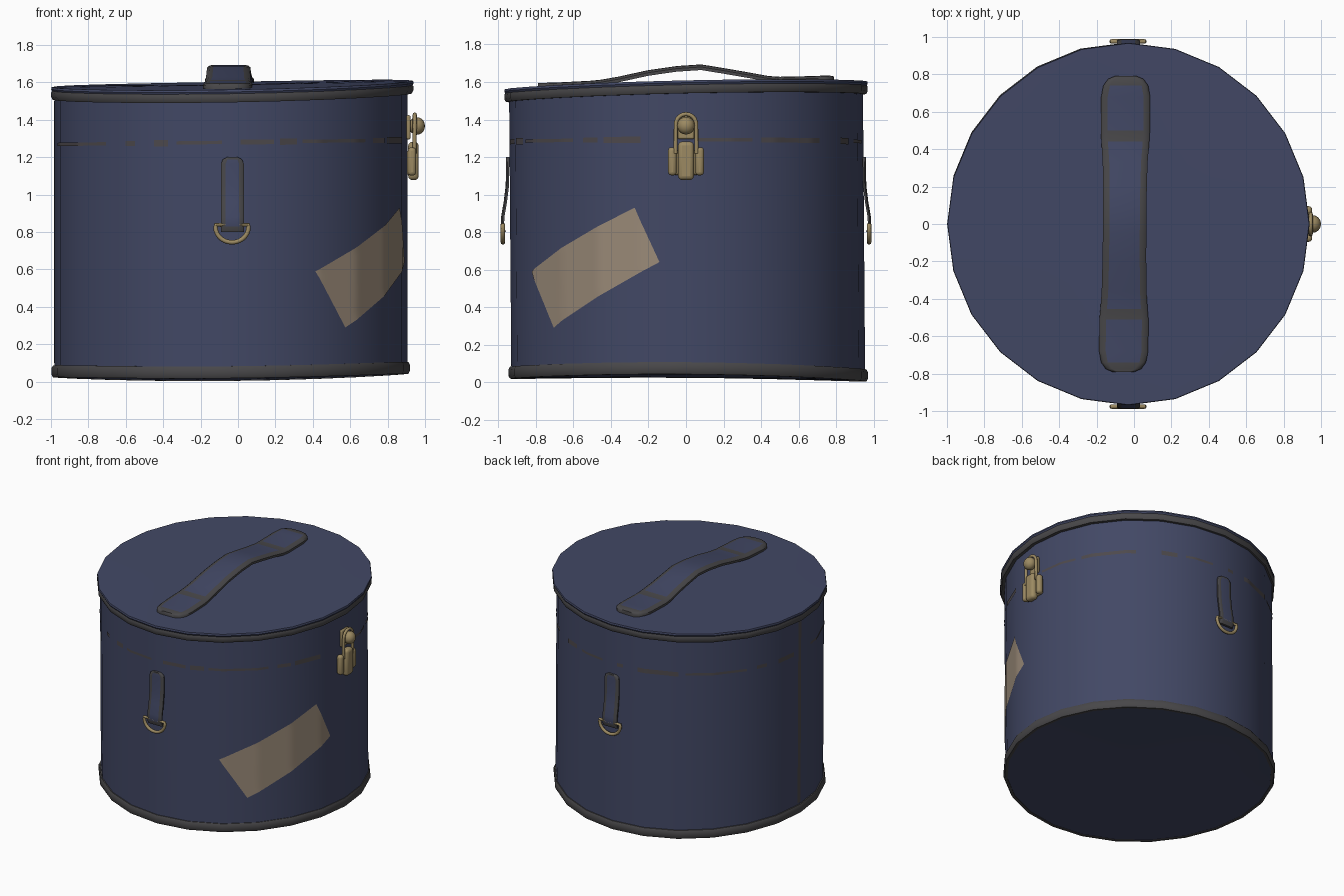
import bpy, bmesh, math
from mathutils import Vector

if "Cube" in bpy.data.objects:
    bpy.data.objects.remove(bpy.data.objects["Cube"])

def srgb(r, g, b):
    f = lambda c: c / 12.92 if c <= 0.04045 else ((c + 0.055) / 1.055) ** 2.4
    return (f(r / 255), f(g / 255), f(b / 255), 1)

def material(name, rgb):
    m = bpy.data.materials.new(name)
    m.diffuse_color = srgb(*rgb)
    m.use_nodes = True
    m.node_tree.nodes["Principled BSDF"].inputs["Base Color"].default_value = m.diffuse_color
    return m

NAVY = material("navy_cloth", (66, 72, 101))
GREY = material("dark_trim", (72, 71, 73))
STITCH = material("worn_brown_grey", (77, 73, 76))
PAPER = material("tan_paper", (154, 138, 120))
BRASS = material("brass", (156, 138, 98))

SIDES, R, CX = 24, 0.943, -0.037

def finish(ob, angle=35):
    bpy.ops.object.select_all(action='DESELECT')
    ob.select_set(True)
    bpy.context.view_layer.objects.active = ob
    bpy.ops.object.shade_smooth_by_angle(angle=math.radians(angle))
    return ob

def build(name, verts, faces, mats, idx=None, angle=35, recalc=True):
    me = bpy.data.meshes.new(name)
    me.from_pydata([tuple(v) for v in verts], [], faces)
    for m in mats:
        me.materials.append(m)
    if idx:
        for p, i in zip(me.polygons, idx):
            p.material_index = i
    if recalc:
        bm = bmesh.new()
        bm.from_mesh(me)
        bmesh.ops.recalc_face_normals(bm, faces=bm.faces)
        bm.to_mesh(me)
        bm.free()
    ob = bpy.data.objects.new(name, me)
    bpy.context.collection.objects.link(ob)
    return finish(ob, angle)

# Slightly warped heights of the bottom edge and the lid
def z_low(x, y):
    return 0.022 + 0.01 * x - 0.0075 * y + 0.012 * (x * x - y * y)

def z_high(x, y):
    return 1.587 + 0.0175 * x + 0.022 * y + 0.005 * (x * x - y * y)

def rings(name, profile, mat, cap=True, closed=False, cx=CX):
    """profile: (radius, height function, offset)"""
    v, f = [], []
    for r, zf, dz in profile:
        for i in range(SIDES):
            a = 2 * math.pi * i / SIDES
            x, y = math.cos(a), math.sin(a)
            shift = 0.012 if zf is z_low else 0
            v.append((cx + r * x, r * y + shift, zf(x * r, y * r) + dz))
    n = len(profile)
    for k in range(n if closed else n - 1):
        for i in range(SIDES):
            j, a, b = (i + 1) % SIDES, k * SIDES, (k + 1) % n * SIDES
            f.append((a + i, a + j, b + j, b + i))
    if cap:
        for base, (r, zf, dz) in ((0, profile[0]), ((n - 1) * SIDES, profile[-1])):
            v.append((cx, 0, zf(0, 0) + dz))
            f += [(base + i, base + (i + 1) % SIDES, len(v) - 1) for i in range(SIDES)]
    return build(name, v, f, [mat])

# Drum, lid and the two rims
rings("drum_body", [(R, z_low, 0.004), (R, z_high, -0.02)], NAVY)
rings("lid", [(0.962, z_high, -0.026), (0.969, z_high, -0.012), (0.966, z_high, 0)], NAVY, cx=-0.03)
for name, zf, lo, hi, r, cx in (("bottom_rim", z_low, 0.0, 0.064, 0.958, -0.039),
                                ("top_rim", z_high, -0.068, -0.014, 0.968, -0.031)):
    rings(name, [(0.93, zf, lo), (r - 0.008, zf, lo), (r, zf, lo + 0.015), (r, zf, hi - 0.015),
                 (r - 0.008, zf, hi), (0.93, zf, hi)], GREY, cap=False, closed=True, cx=cx)

# Thin patches lying on the faceted wall, angles in degrees
def wall(a, z, off=0.004):
    half = 180 / SIDES
    r = R * math.cos(math.radians(half)) / math.cos(math.radians(a % (2 * half) - half)) + off
    t = math.radians(a)
    return Vector((CX + r * math.cos(t), r * math.sin(t) + 0.012 * (1 - z / 1.6), z))

def patch(name, corners, nu, nv, mat):
    a, b, c, d = [Vector(p) for p in corners]
    v, f = [], []
    for j in range(nv + 1):
        for i in range(nu + 1):
            p = a.lerp(b, i / nu).lerp(d.lerp(c, i / nu), j / nv)
            v.append(wall(p.x, p.y))
    w = nu + 1
    for j in range(nv):
        for i in range(nu):
            f.append((j * w + i, j * w + i + 1, (j + 1) * w + i + 1, (j + 1) * w + i))
    return build(name, v, f, [mat], recalc=False)

patch("paper_label", [(-49.5, 0.29), (-9.1, 0.64), (-17.2, 0.93), (-61.5, 0.59)], 36, 8, PAPER)
patch("side_seam", [(178.6, 0.1), (180.6, 0.1), (180.6, 1.5), (178.6, 1.5)], 4, 6, STITCH)

dashes = [(-171, -135), (-127, -123), (-116, -111), (-108, -93), (-87, -76), (-74, -68), (-66, -40),
          (-36, -30), (-28, -15), (4, 22), (25, 49), (60, 67), (71, 84), (92, 95), (102, 120),
          (123, 150), (155, 160), (166, 176)]
for k, (a, b) in enumerate(dashes):
    h = 0.009 + 0.004 * (k % 3)
    za, zb = [1.28 + 0.012 * math.cos(math.radians(t)) for t in (a, b)]
    patch("worn_dash_%d" % k, [(a, za - h), (b, zb - h), (b, zb + h), (a, za + h)],
          max(2, int((b - a) / 1.5)), 1, STITCH)

# Leather strips with bevelled grey edges; width always along x
def strip(name, samples, thick, inset=0.035):
    """samples: (base point, outward normal, half width, 1 = grey band)"""
    v, f, idx = [], [], []
    for p, n, w, _ in samples:
        p, n, e = Vector(p), Vector(n), min(inset, w * 0.5)
        for x, h in ((-w, 0), (-w, 0.55), (-w + e * 0.4, 0.9), (-w + e, 1),
                     (w - e, 1), (w - e * 0.4, 0.9), (w, 0.55), (w, 0)):
            v.append(p + Vector((x, 0, 0)) + n * thick * h)
    for k in range(len(samples) - 1):
        for i in range(8):
            j = (i + 1) % 8
            f.append((k * 8 + i, k * 8 + j, k * 8 + 8 + j, k * 8 + 8 + i))
            idx.append(samples[k][3] if i in (3, 7) else 1)
    f += [tuple(range(8)), tuple(range(len(v) - 8, len(v)))]
    return build(name, v, f, [NAVY, GREY], idx + [1, 1], angle=50)

# Carrying handle arched over the lid
shape = [(-0.79, 0.06, 0, 1), (-0.775, 0.095, 0, 1), (-0.74, 0.12, 0, 0), (-0.68, 0.131, 0, 0),
         (-0.51, 0.131, 0.004, 1), (-0.455, 0.126, 0.008, 0), (-0.36, 0.12, 0.022, 0),
         (-0.2, 0.117, 0.053, 0), (-0.05, 0.116, 0.071, 0), (0.08, 0.116, 0.077, 0),
         (0.2, 0.117, 0.055, 0), (0.33, 0.12, 0.03, 0), (0.44, 0.128, 0.008, 1), (0.5, 0.131, 0.003, 0),
         (0.68, 0.131, 0.004, 0), (0.74, 0.12, 0.006, 1), (0.775, 0.095, 0.004, 1), (0.79, 0.06, 0, 1)]
strip("carrying_handle", [((-0.05 + 0.008 * y, y, z_high(0, y) - 0.002 + h), (0, 0, 1), w, m)
                          for y, w, h, m in shape], 0.03)

def tube(name, pts, radius, mat):
    cu = bpy.data.curves.new(name, 'CURVE')
    cu.dimensions = '3D'
    cu.bevel_depth, cu.bevel_resolution = radius, 2
    cu.use_fill_caps = True
    sp = cu.splines.new('POLY')
    sp.points.add(len(pts) - 1)
    for q, p in zip(sp.points, pts):
        q.co = (*p, 1)
    cu.materials.append(mat)
    ob = bpy.data.objects.new(name, cu)
    bpy.context.collection.objects.link(ob)
    finish_sel = bpy.ops.object.select_all(action='DESELECT')
    ob.select_set(True)
    bpy.context.view_layer.objects.active = ob
    bpy.ops.object.convert(target='MESH')
    return finish(bpy.context.view_layer.objects.active, 50)

# Straps with D-rings, front and back
for side, word in ((-1, "front"), (1, "back")):
    prof = [(1.2, 0.03, 0, 1), (1.188, 0.052, 0, 0), (1.165, 0.061, 0, 0), (1.05, 0.061, 0.001, 0),
            (0.96, 0.061, 0.012, 0), (0.88, 0.062, 0.026, 0), (0.83, 0.062, 0.028, 1), (0.8, 0.062, 0.018, 1)]
    strip(word + "_strap", [((-0.03, side * (0.942 + o), z), (0, side, 0), w, m)
                            for z, w, o, m in prof], 0.018, 0.025)
    y = side * 0.976
    arc = [(-0.032 + 0.088 * math.cos(t), y, 0.825 + 0.08 * math.sin(t))
           for t in [math.pi + math.pi * i / 14 for i in range(15)]]
    tube(word + "_d_ring", [(-0.04, y, 0.838), (-0.118, y, 0.838)] + arc
         + [(0.054, y, 0.838), (-0.04, y, 0.838)], 0.012, BRASS)

# Brass clasp on the right side
def block(name, x, y, z, size, bevel):
    bpy.ops.mesh.primitive_cube_add(size=1, location=(x, y, z))
    ob = bpy.context.object
    ob.name, ob.scale = name, size
    bpy.ops.object.transform_apply(location=False, rotation=False, scale=True)
    ob.data.materials.append(BRASS)
    m = ob.modifiers.new("round", 'BEVEL')
    m.width, m.segments = bevel, 3
    return finish(ob)

block("clasp_plate", 0.915, 0, 1.17, (0.025, 0.17, 0.13), 0.01)
block("clasp_lever", 0.938, 0, 1.18, (0.056, 0.085, 0.205), 0.022)
for s in (-1, 1):
    block("clasp_cheek", 0.93, s * 0.073, 1.177, (0.045, 0.045, 0.15), 0.018)
block("knob_plate", 0.912, 0, 1.36, (0.022, 0.09, 0.13), 0.01)
loop = [(0.945, 0.054 * math.cos(t), 1.375 + 0.054 * math.sin(t))
        for t in [math.pi * i / 12 for i in range(13)]]
tube("clasp_loop", [(0.943, 0.056, 1.22)] + loop + [(0.943, -0.056, 1.22)], 0.011, BRASS)
bpy.ops.mesh.primitive_uv_sphere_add(segments=16, ring_count=10, radius=0.047, location=(0.956, 0, 1.367))
knob = bpy.context.object
knob.name = "clasp_knob"
knob.scale = (0.93, 1, 1)
knob.data.materials.append(BRASS)
finish(knob, 60)
